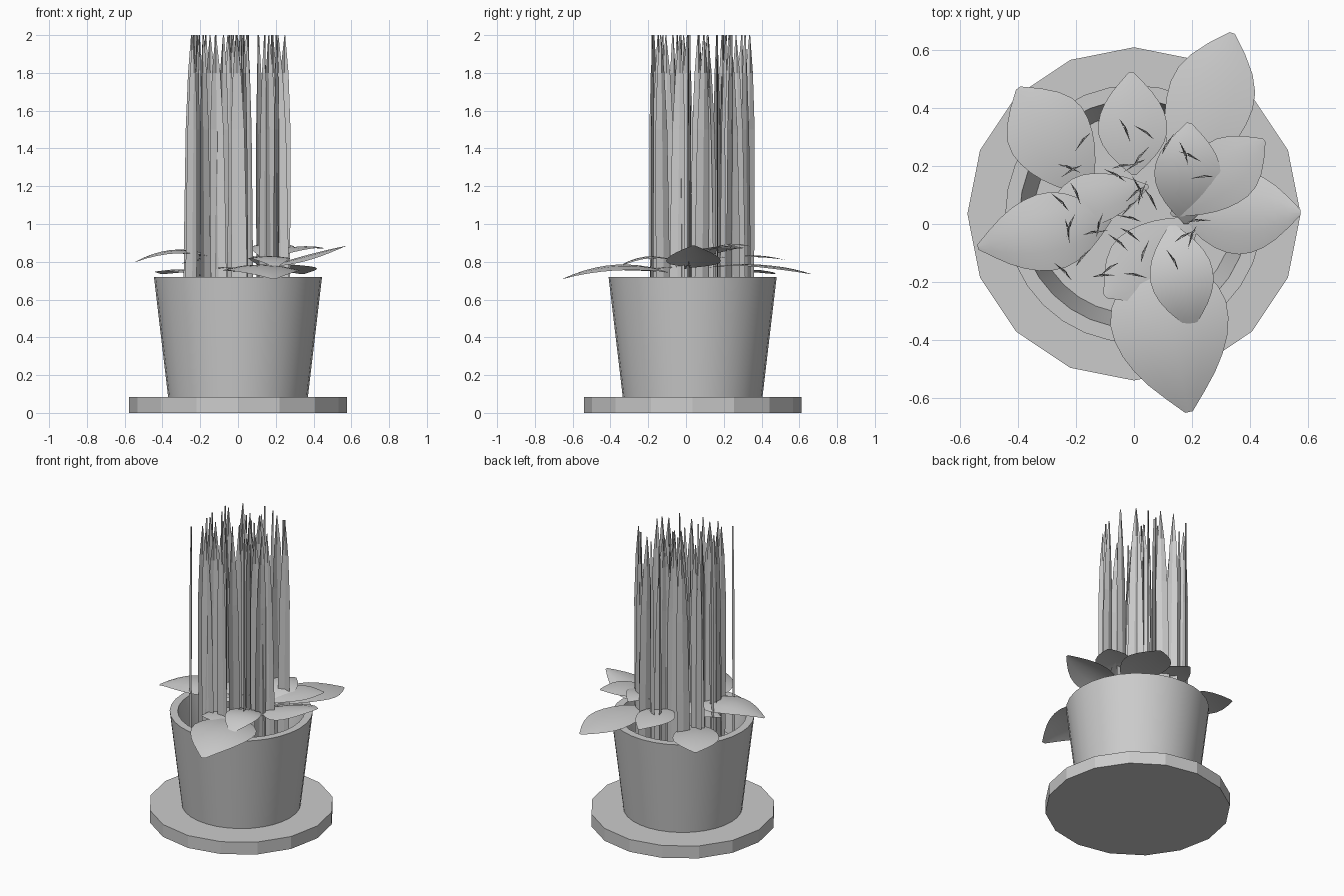
import bpy
import bmesh
from math import sin, cos, pi, radians
from mathutils import Vector

cube = bpy.data.objects.get("Cube")
if cube:
    bpy.data.objects.remove(cube)

CENTRE_Y = 0.035
SIDES = 16

grey = bpy.data.materials.new("plain grey")
grey.use_nodes = True
grey.diffuse_color = (0.6, 0.6, 0.6, 1)
grey.node_tree.nodes["Principled BSDF"].inputs["Base Color"].default_value = (0.6, 0.6, 0.6, 1)


def add_object(name, bm, smooth_angle=None):
    """Turn a bmesh into a named object, optionally smooth shaded."""
    mesh = bpy.data.meshes.new(name)
    bm.to_mesh(mesh)
    bm.free()
    mesh.materials.append(grey)
    obj = bpy.data.objects.new(name, mesh)
    bpy.context.collection.objects.link(obj)
    if smooth_angle:
        bpy.ops.object.select_all(action='DESELECT')
        obj.select_set(True)
        bpy.context.view_layer.objects.active = obj
        bpy.ops.object.shade_smooth_by_angle(angle=radians(smooth_angle))
    return obj


def lathe(name, profile, sides, smooth_angle=None):
    """Spin (radius, height) points into a closed solid with flat caps."""
    bm = bmesh.new()
    rings = []
    for radius, z in profile:
        rings.append([bm.verts.new((radius * cos(2 * pi * i / sides),
                                    CENTRE_Y + radius * sin(2 * pi * i / sides), z))
                      for i in range(sides)])
    for low, high in zip(rings, rings[1:]):
        for i in range(sides):
            j = (i + 1) % sides
            bm.faces.new((low[i], low[j], high[j], high[i]))
    bm.faces.new(rings[0][::-1])
    bm.faces.new(rings[-1])
    return add_object(name, bm, smooth_angle)


def add_leaf(name, base, tip, width, heights, widest=0.5, fold=0.02):
    """Broad pointed leaf arching through three heights: base, middle, tip."""
    steps, across = 10, 4
    base, tip = Vector(base), Vector(tip)
    along = tip - base
    side = Vector((-along.y, along.x)).normalized()
    z0, z1, z2 = heights
    bm = bmesh.new()
    rows = []
    for s in range(steps + 1):
        t = s / steps
        # half width swells to the widest point, then closes to the tip
        u = t / widest / 2 if t < widest else 0.5 + (t - widest) / (1 - widest) / 2
        half = width / 2 * max(sin(pi * u), 0.04) ** 0.85
        z = z0 * (1 - t) * (1 - 2 * t) + 4 * z1 * t * (1 - t) + z2 * t * (2 * t - 1)
        row = []
        for a in range(across + 1):
            k = 2 * a / across - 1
            p = base + along * t + side * half * k
            row.append(bm.verts.new((p.x, p.y, z - fold * k * k * sin(pi * u))))
        rows.append(row)
    for r0, r1 in zip(rows, rows[1:]):
        for a in range(across):
            bm.faces.new((r0[a + 1], r0[a], r1[a], r1[a + 1]))
    add_object(name, bm, 60)


# Saucer, and hollow pot with the soil as its inner floor
lathe("saucer", [(0.576, 0), (0.576, 0.085)], SIDES)
lathe("pot", [(0.37, 0.085), (0.445, 0.72), (0.395, 0.72), (0.345, 0.5)], 2 * SIDES, 30)

# Broad leaves: base, tip, width, heights, widest point, fold
leaves = {
    "front_leaf": ((0.07, -0.08), (0.19, -0.65), 0.41, (0.74, 0.785, 0.71), 0.42, 0.03),
    "back_left_leaf": ((0.16, 0.12), (0.34, 0.66), 0.30, (0.77, 0.785, 0.735), 0.6, 0.01),
    "left_leaf": ((0.15, 0.04), (0.576, 0.04), 0.29, (0.77, 0.835, 0.885), 0.5, 0.03),
    "back_side_leaf": ((0.13, 0.03), (0.45, 0.29), 0.23, (0.8, 0.875, 0.87), 0.6, 0.01),
    "back_leaf": ((0, 0.17), (-0.01, 0.525), 0.24, (0.82, 0.835, 0.81), 0.45, 0.01),
    "back_right_leaf": ((-0.15, 0.1), (-0.4, 0.47), 0.29, (0.72, 0.76, 0.735), 0.6, 0.01),
    "right_leaf": ((-0.08, 0.02), (-0.54, -0.08), 0.27, (0.8, 0.865, 0.8), 0.45, 0.02),
    "upper_leaf": ((0.18, 0), (0.19, 0.35), 0.23, (0.79, 0.885, 0.88), 0.5, 0.01),
    "inner_front_leaf": ((0.13, 0), (0.2, -0.36), 0.22, (0.77, 0.83, 0.77), 0.5, 0.01),
    "inner_low_leaf": ((0.22, 0.02), (-0.1, -0.25), 0.25, (0.78, 0.77, 0.77), 0.6, 0.01),
    "inner_right_leaf": ((0.05, 0.13), (-0.3, 0.05), 0.18, (0.8, 0.83, 0.79), 0.6, 0.01),
}
for name, spec in leaves.items():
    add_leaf(name, *spec)

# Tall grass blades: x and y in hundredths, direction in degrees
blades = [
    (-18, 28, 50), (-22, 19, -20), (-22, 18, 30), (-20, 10, -65), (-26, 8, -45),
    (-23, -3, -80), (-22, -1, 70), (-13, -3, 10), (-12, -1, 75), (-17, -11, 50),
    (-25, -16, -45), (-10, -18, 5), (-9, -16, 35), (1, -18, -10), (-6, -6, -40),
    (-1, -4, -35), (-2, 2, -15), (4, -9, 70), (13, -12, -60), (18, -4, 30),
    (20, -5, 70), (23, 1, 5), (23, 16, 5), (20, 23, -25), (17, 25, -70),
    (12, 28, 60), (3, 32, -35), (-3, 32, -65), (-7, 17, -30), (-3, 20, 10),
    (0, 20, 30), (3, 24, 50), (1, 13, -65), (3, 11, 70), (0, 10, 40),
    (6, 8, -60), (-2, 5, 45),
]
bm = bmesh.new()
for n, (x, y, angle) in enumerate(blades):
    d = Vector((cos(radians(angle)), sin(radians(angle)), 0))
    bend = Vector((-d.y, d.x, 0)) * 0.008
    foot = Vector((x / 100, y / 100, 0))
    lean = d * 0.012 * (-1) ** n
    rows = []
    # half width narrows gently, then closes to a point
    for z, half in ((0.5, 0.042), (1.0, 0.041), (1.5, 0.036), (1.8, 0.022), (2.0, 0.002)):
        c = foot + lean * (z - 0.5) + Vector((0, 0, z))
        rows.append([bm.verts.new(c - d * half), bm.verts.new(c + bend),
                     bm.verts.new(c + d * half)])
    for r0, r1 in zip(rows, rows[1:]):
        for i in range(2):
            bm.faces.new((r0[i], r0[i + 1], r1[i + 1], r1[i]))
add_object("grass_blades", bm)
